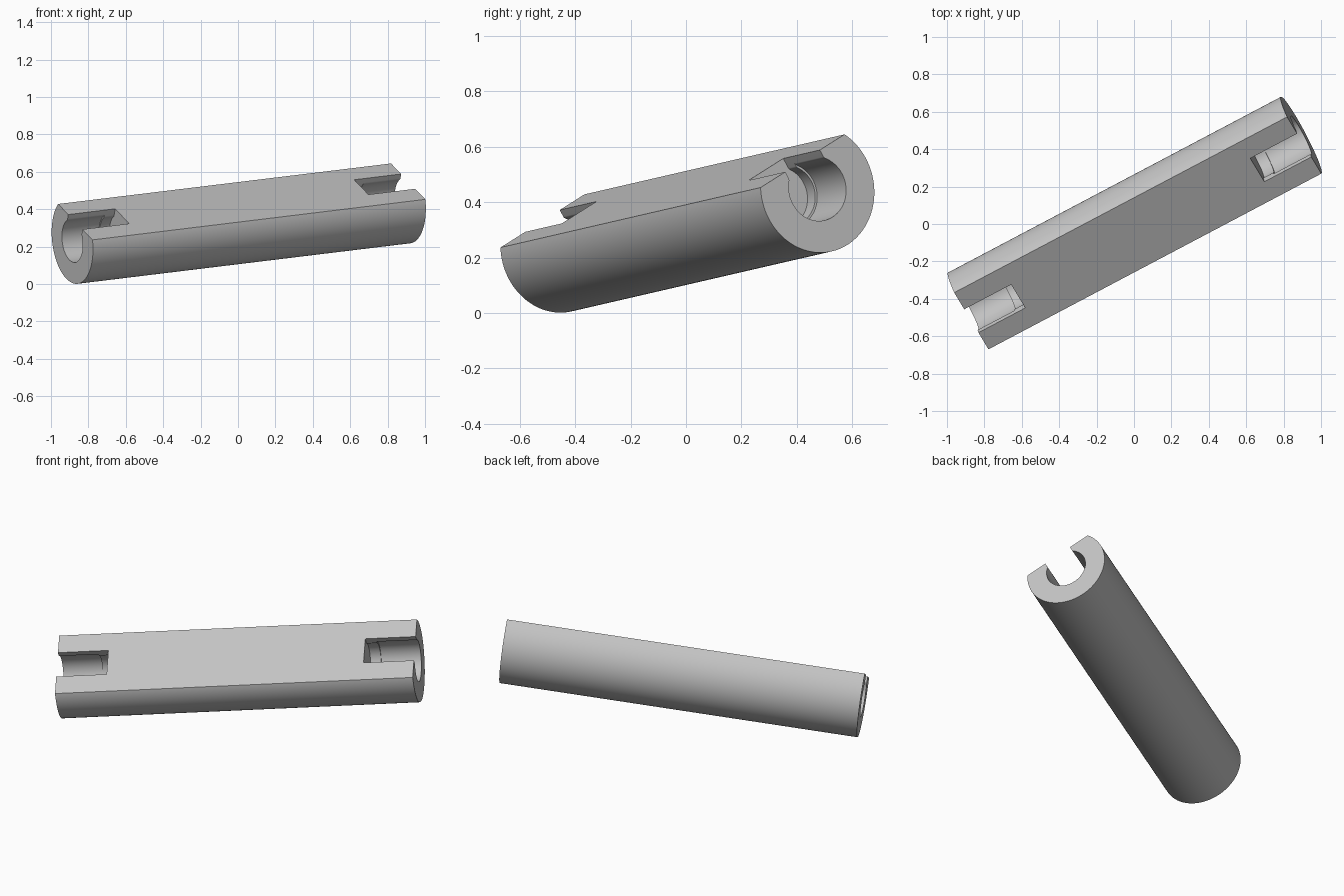
import bpy, bmesh, math
from mathutils import Matrix, Vector

if "Cube" in bpy.data.objects:
    bpy.data.objects.remove(bpy.data.objects["Cube"])

LENGTH, RADIUS, FLAT = 2.024, 0.232, 0.115
BORE, SLOT, DEPTH = 0.117, 0.083, 0.285
LIP = 0.014

# Tilted frame: bar axis, across the flat, flat normal
axis = Vector((0.879, 0.464, 0.107)).normalized()
across = Vector((-0.441, 0.760, 0.478))
across = (across - axis * across.dot(axis)).normalized()
normal = axis.cross(across)
frame = Matrix((axis, across, normal)).transposed().to_4x4()
frame.translation = Vector((0.004, 0.005, 0.34))

grey = bpy.data.materials.new("plain grey")
grey.use_nodes = True
grey.diffuse_color = (0.55, 0.55, 0.55, 1)
grey.node_tree.nodes["Principled BSDF"].inputs["Base Color"].default_value = grey.diffuse_color


def extrude(name, outline, start, end):
    """Prism along the local x axis from a (y, z) outline."""
    bm = bmesh.new()
    face = bm.faces.new([bm.verts.new((start, y, z)) for y, z in outline])
    moved = bmesh.ops.extrude_face_region(bm, geom=[face])["geom"]
    verts = [v for v in moved if isinstance(v, bmesh.types.BMVert)]
    bmesh.ops.translate(bm, verts=verts, vec=(end - start, 0, 0))
    bmesh.ops.recalc_face_normals(bm, faces=bm.faces)
    mesh = bpy.data.meshes.new(name)
    bm.to_mesh(mesh)
    bm.free()
    mesh.materials.append(grey)
    obj = bpy.data.objects.new(name, mesh)
    bpy.context.collection.objects.link(obj)
    obj.matrix_world = frame
    return obj


def arc(radius, first, last, steps, cy=0, cz=0):
    angles = [first + (last - first) * i / steps for i in range(steps + 1)]
    return [(cy + radius * math.cos(a), cz + radius * math.sin(a)) for a in angles]


def keyhole(bore):
    """Round bore opening upward through a slot with rounded lips."""
    lip_y = SLOT + LIP
    lip_z = math.sqrt((bore + LIP) ** 2 - lip_y ** 2)
    touch = math.atan2(lip_z, lip_y)
    lip = arc(LIP, math.pi, math.pi + touch, 5, lip_y, lip_z)
    right = [(SLOT, 0.3)] + lip
    left = [(-y, z) for y, z in reversed(right)]
    return right + arc(bore, touch, -math.pi - touch, 64)[1:-1] + left


# Round bar with one long flat
edge = math.asin(FLAT / RADIUS)
bar = extrude("bar", arc(RADIUS, math.pi - edge, 2 * math.pi + edge, 96),
              -LENGTH / 2, LENGTH / 2)

# Keyhole pocket in each end, with a slightly narrower inner seat
for side, label in ((-1, "near"), (1, "far")):
    for part, bore, depth in (("seat", BORE - 0.008, DEPTH), ("bore", BORE, DEPTH - 0.06)):
        cutter = extrude(f"{label}_{part}_cutter", keyhole(bore),
                         side * (LENGTH / 2 - depth), side * (LENGTH / 2 + 0.1))
        cutter.hide_render = True
        cutter.hide_set(True)
        cut = bar.modifiers.new(f"{label} {part}", "BOOLEAN")
        cut.operation, cut.solver, cut.object = "DIFFERENCE", "EXACT", cutter

# Apply the cuts, remove the cutters, and smooth the curved walls
bpy.context.view_layer.update()
bpy.context.view_layer.objects.active = bar
bar.select_set(True)
for name in [m.name for m in bar.modifiers]:
    bpy.ops.object.modifier_apply(modifier=name)
for obj in [o for o in bpy.data.objects if o.name.endswith("_cutter")]:
    bpy.data.objects.remove(obj)
bpy.ops.object.shade_smooth_by_angle(angle=math.radians(30))
